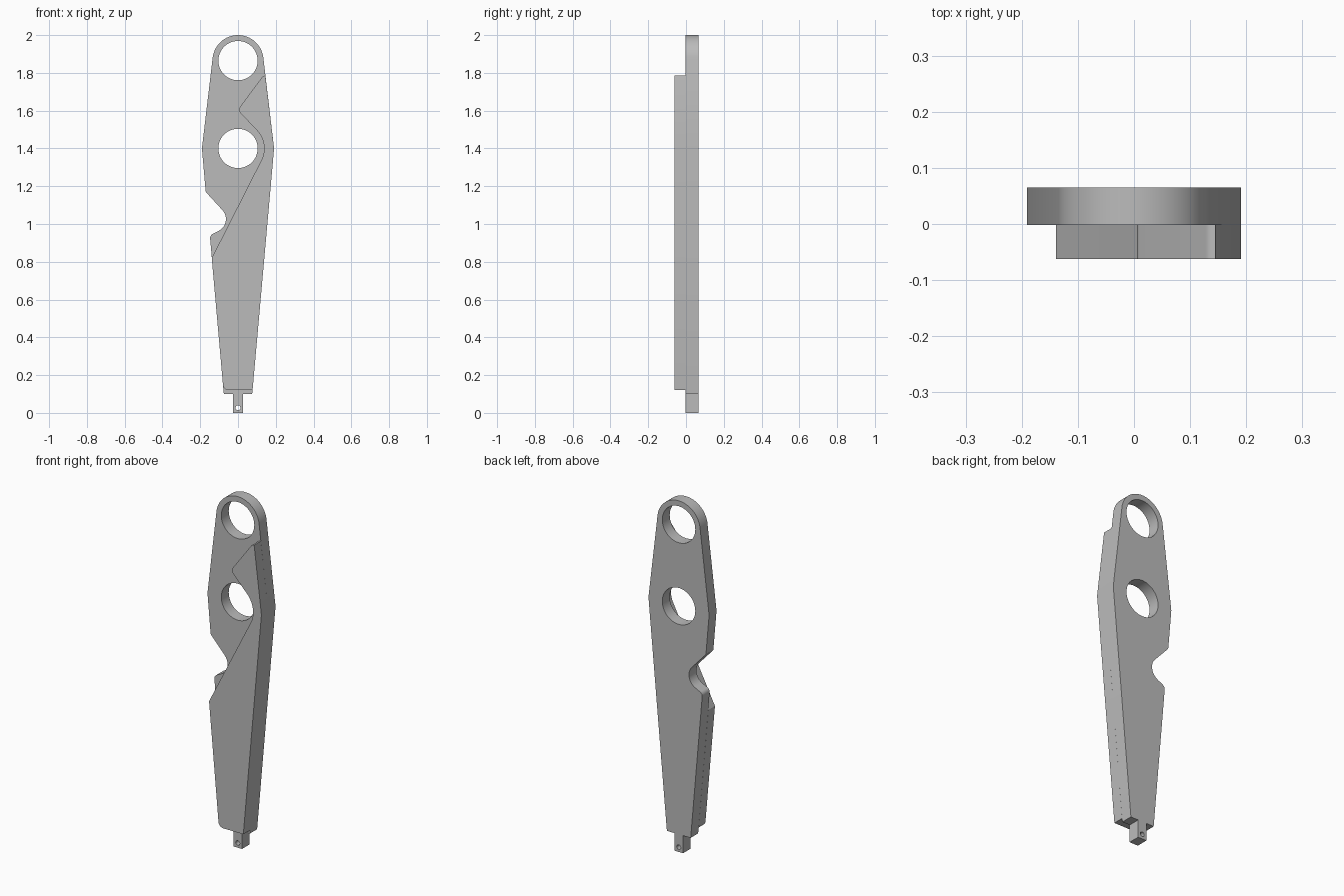
import bpy, bmesh, math
from mathutils import Vector, Matrix

cube = bpy.data.objects.get("Cube")
if cube:
    bpy.data.objects.remove(cube, do_unlink=True)

grey = bpy.data.materials.new("plain grey")
grey.use_nodes = True
grey.diffuse_color = (0.5, 0.5, 0.5, 1)
grey.node_tree.nodes["Principled BSDF"].inputs["Base Color"].default_value = (0.5, 0.5, 0.5, 1)


def arc(cx, cz, r, start, end, steps):
    """Points along an arc, angles in degrees."""
    return [(cx + r * math.cos(a), cz + r * math.sin(a))
            for a in (math.radians(start + (end - start) * i / steps)
                      for i in range(steps + 1))]


def circle(cx, cz, r, steps=48):
    return arc(cx, cz, r, 0, 360, steps)[:-1]


def rounded(corners):
    """Outline through (x, z[, radius]) corners, filleting those with a radius."""
    out = []
    n = len(corners)
    for i, c in enumerate(corners):
        p = Vector(c[:2])
        if len(c) < 3:
            out.append(tuple(p))
            continue
        u = (Vector(corners[i - 1][:2]) - p).normalized()
        v = (Vector(corners[(i + 1) % n][:2]) - p).normalized()
        half = u.angle(v) / 2
        r = c[2]
        centre = p + (u + v).normalized() * r / math.sin(half)
        a = p + u * r / math.tan(half) - centre
        b = p + v * r / math.tan(half) - centre
        steps = 12
        sweep = a.angle(b)
        for k in range(steps + 1):
            t = k / steps
            q = (a * math.sin((1 - t) * sweep) + b * math.sin(t * sweep)) / math.sin(sweep)
            out.append(tuple(centre + q))
    return out


def plate(name, outlines, y_front, y_back):
    """Flat plate from an outline and its holes, thick along y."""
    curve = bpy.data.curves.new(name, "CURVE")
    curve.dimensions = "2D"
    curve.fill_mode = "BOTH"
    curve.extrude = (y_back - y_front) / 2
    for pts in outlines:
        spline = curve.splines.new("POLY")
        spline.points.add(len(pts) - 1)
        for sp, (x, z) in zip(spline.points, pts):
            sp.co = (x, z, 0, 1)
        spline.use_cyclic_u = True
    obj = bpy.data.objects.new(name, curve)
    bpy.context.collection.objects.link(obj)
    bpy.ops.object.select_all(action="DESELECT")
    obj.select_set(True)
    bpy.context.view_layer.objects.active = obj
    bpy.ops.object.convert(target="MESH")
    obj = bpy.context.view_layer.objects.active
    obj.name = name
    mesh = obj.data
    mesh.transform(Matrix.Translation((0, (y_front + y_back) / 2, 0))
                   @ Matrix.Rotation(math.pi / 2, 4, "X"))
    bm = bmesh.new()
    bm.from_mesh(mesh)
    bmesh.ops.remove_doubles(bm, verts=bm.verts, dist=1e-5)
    bmesh.ops.recalc_face_normals(bm, faces=bm.faces)
    bm.to_mesh(mesh)
    bm.free()
    mesh.materials.clear()
    mesh.materials.append(grey)
    bpy.ops.object.shade_smooth_by_angle(angle=math.radians(25))
    return obj


# Back plate: ring end, wide middle, hooked notch and narrow end tab
back = arc(0, 1.865, 0.135, 6.7, 173.3, 40) + rounded([
    (-0.191, 1.4), (-0.171, 1.17, 0.02), (-0.02, 1.005, 0.07),
    (-0.149, 0.94, 0.025), (-0.075, 0.1), (-0.027, 0.1), (-0.027, 0),
    (0.027, 0), (0.027, 0.1), (0.075, 0.1), (0.191, 1.4)])
plate("back_plate",
      [back, circle(0, 1.865, 0.104), circle(0, 1.4, 0.104), circle(0, 0.027, 0.013, 16)],
      -0.002, 0.065)

# Front plate: flush with the right edge, curving around the middle hole
front = rounded([
    (0.145, 1.785), (0.133, 1.785, 0.02), (-0.002, 1.603, 0.025),
    (0.168, 1.425, 0.139), (-0.139, 0.82), (-0.077, 0.12, 0.03),
    (0.077, 0.12), (0.191, 1.4)])
plate("front_plate", [front], -0.062, -0.002)
